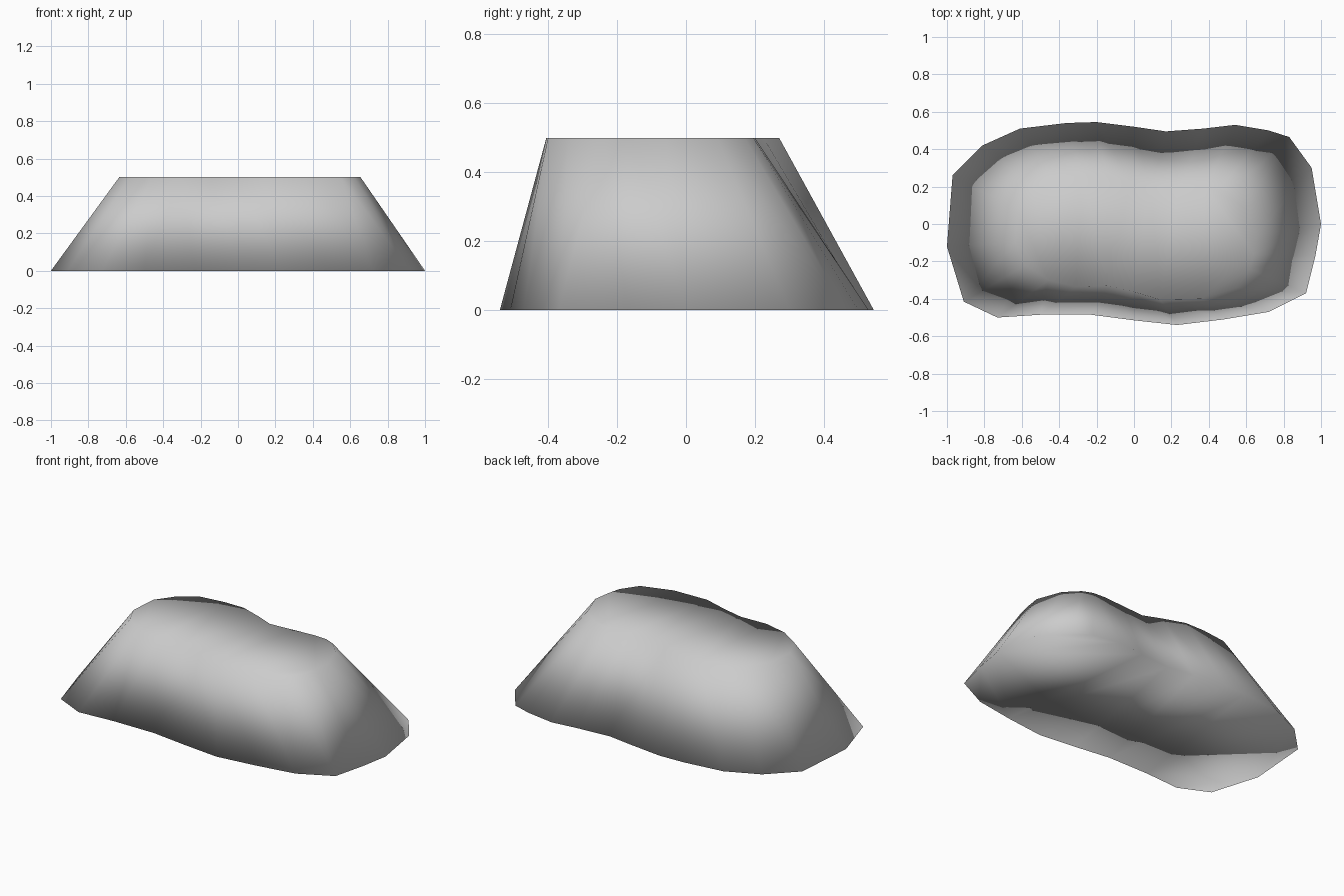
import bpy
import bmesh

cube = bpy.data.objects.get("Cube")
if cube:
    bpy.data.objects.remove(cube, do_unlink=True)

HEIGHT = 0.5

# Ground outline, clockwise from the right-hand end
base_outline = [
    (-1, -.12), (-.97, .26), (-.81, .42), (-.61, .51), (-.36, .54), (-.2, .545),
    (0, .52), (.17, .495), (.37, .51), (.54, .53), (.72, .5), (.83, .465),
    (.95, .3), (1, 0), (.97, -.17), (.92, -.37), (.72, -.47), (.48, -.51),
    (.23, -.54), (0, -.515), (-.23, -.485), (-.5, -.485), (-.73, -.5), (-.91, -.415),
]

# Plateau outline, one point above each ground point
top_outline = [
    (-.635, -.1), (-.62, .07), (-.54, .18), (-.44, .25), (-.28, .27), (-.15, .27),
    (-.02, .225), (.09, .18), (.24, .19), (.38, .2), (.46, .195), (.52, .17),
    (.6, .09), (.655, -.06), (.64, -.16), (.62, -.24), (.55, -.34), (.36, -.4),
    (.14, -.405), (-.01, -.36), (-.14, -.33), (-.31, -.335), (-.457, -.3), (-.58, -.22),
]


def make_material(name, color):
    mat = bpy.data.materials.new(name)
    mat.use_nodes = True
    mat.diffuse_color = color
    mat.node_tree.nodes["Principled BSDF"].inputs["Base Color"].default_value = color
    return mat


def loft(name, lower, upper, height, material):
    """Join two matching outlines with a sloping wall and cap both ends."""
    bm = bmesh.new()
    low = [bm.verts.new((x, y, 0)) for x, y in lower]
    high = [bm.verts.new((x, y, height)) for x, y in upper]
    for i in range(len(low)):
        j = (i + 1) % len(low)
        bm.faces.new((low[i], low[j], high[j], high[i]))
    caps = [bm.faces.new(low), bm.faces.new(high)]
    bmesh.ops.triangulate(bm, faces=caps)
    bmesh.ops.recalc_face_normals(bm, faces=bm.faces)
    # The whole mound is softly shaded, rims included
    for face in bm.faces:
        face.smooth = True
    mesh = bpy.data.meshes.new(name)
    bm.to_mesh(mesh)
    bm.free()
    mesh.materials.append(material)
    obj = bpy.data.objects.new(name, mesh)
    bpy.context.collection.objects.link(obj)
    return obj


stone = make_material("light_grey", (0.6, 0.6, 0.6, 1))
loft("rock_mound", base_outline, top_outline, HEIGHT, stone)
